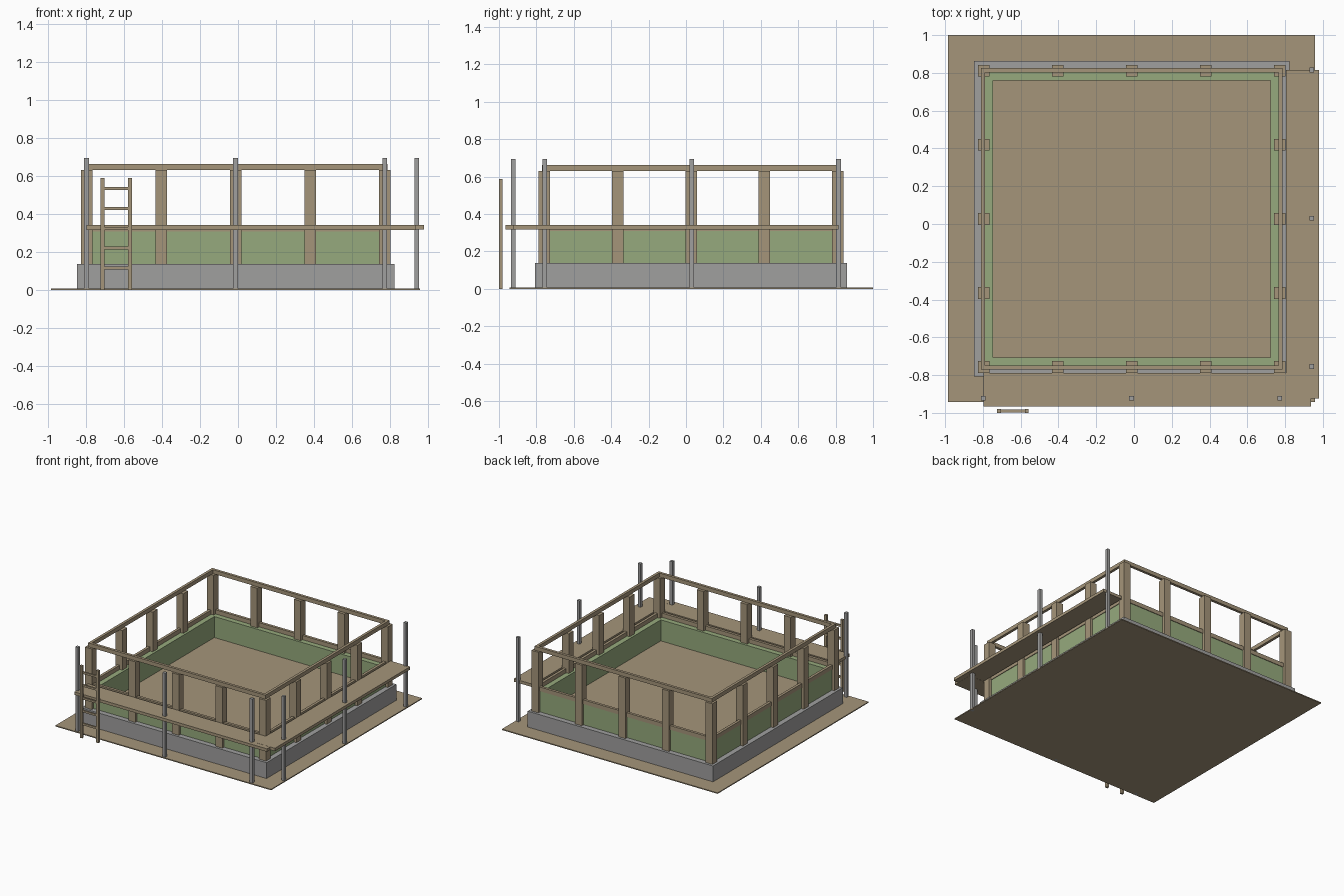
import bpy
import bmesh
from mathutils import Matrix, Vector

cube = bpy.data.objects.get("Cube")
if cube:
    bpy.data.objects.remove(cube, do_unlink=True)


def material(name, rgb):
    m = bpy.data.materials.new(name)
    m.use_nodes = True
    color = (*rgb, 1)
    m.diffuse_color = color
    m.node_tree.nodes["Principled BSDF"].inputs["Base Color"].default_value = color
    return m


WOOD = material("tan wood", (0.376, 0.301, 0.195))
STONE = material("grey stone", (0.352, 0.35, 0.347))
GREEN = material("green wall", (0.305, 0.402, 0.205))


def boxes(name, mat, extents):
    """One object made of boxes, each given as two opposite corners."""
    bm = bmesh.new()
    for lo, hi in extents:
        lo, hi = Vector(lo), Vector(hi)
        size = Matrix.Diagonal((*(hi - lo), 1))
        bmesh.ops.create_cube(bm, size=1, matrix=Matrix.Translation((lo + hi) / 2) @ size)
    mesh = bpy.data.meshes.new(name)
    bm.to_mesh(mesh)
    bm.free()
    mesh.materials.append(mat)
    obj = bpy.data.objects.new(name, mesh)
    bpy.context.collection.objects.link(obj)
    return obj


# The house is square and its centre sits off the origin
CX, CY = -0.012, 0.027


def ring(name, mat, outer, inner, z0, z1):
    """Square frame of four walls around the house centre."""
    parts = []
    for s in (-1, 1):
        a, b = sorted((s * outer, s * inner))
        parts.append(((CX - outer, CY + a, z0), (CX + outer, CY + b, z1)))
        parts.append(((CX + a, CY - inner, z0), (CX + b, CY + inner, z1)))
    return boxes(name, mat, parts)


# Ground, foundation, floor and low walls
boxes("ground_plate", WOOD, [((-0.985, -0.943, 0), (0.958, 1.0, 0.008))])
ring("foundation", STONE, 0.835, 0.735, 0.004, 0.137)
boxes("floor", WOOD, [((CX - 0.735, CY - 0.735, 0.004), (CX + 0.735, CY + 0.735, 0.137))])
ring("low_wall", GREEN, 0.793, 0.734, 0.137, 0.308)

# Timber frame: posts around the edge, sill rail and top rail
ring("sill_rail", WOOD, 0.798, 0.776, 0.308, 0.342)
ring("top_rail", WOOD, 0.798, 0.776, 0.63, 0.662)
posts = []
for i in range(5):
    for j in range(5):
        if i in (0, 4) or j in (0, 4):
            x, y = CX + (i - 2) * 0.392, CY + (j - 2) * 0.392
            posts.append(((x - 0.031, y - 0.031, 0.137), (x + 0.031, y + 0.031, 0.63)))
boxes("wall_posts", WOOD, posts)

# Raised walkway along the front and the left side
boxes("front_walkway", WOOD, [((-0.797, -0.965, 0.316), (0.937, -0.79, 0.34))])
boxes("side_walkway", WOOD, [((0.804, -0.925, 0.317), (0.98, 0.815, 0.341))])

# Slender poles carrying the walkway
spots = [(-0.798, -0.923), (-0.013, -0.923), (0.772, -0.923),
         (0.941, -0.755), (0.941, 0.03), (0.941, 0.815)]
R = 0.0125
boxes("walkway_poles", STONE,
      [((x - R, y - R, 0), (x + R, y + R, 0.693)) for x, y in spots])

# Ladder
sides = [((x, -1.0, 0), (x + 0.02, -0.98, 0.588)) for x in (-0.724, -0.578)]
boxes("ladder_sides", WOOD, sides)
rungs = [((-0.704, -0.997, z - 0.008), (-0.578, -0.983, z + 0.008))
         for z in (0.115 + 0.1045 * i for i in range(5))]
boxes("ladder_rungs", WOOD, rungs)
